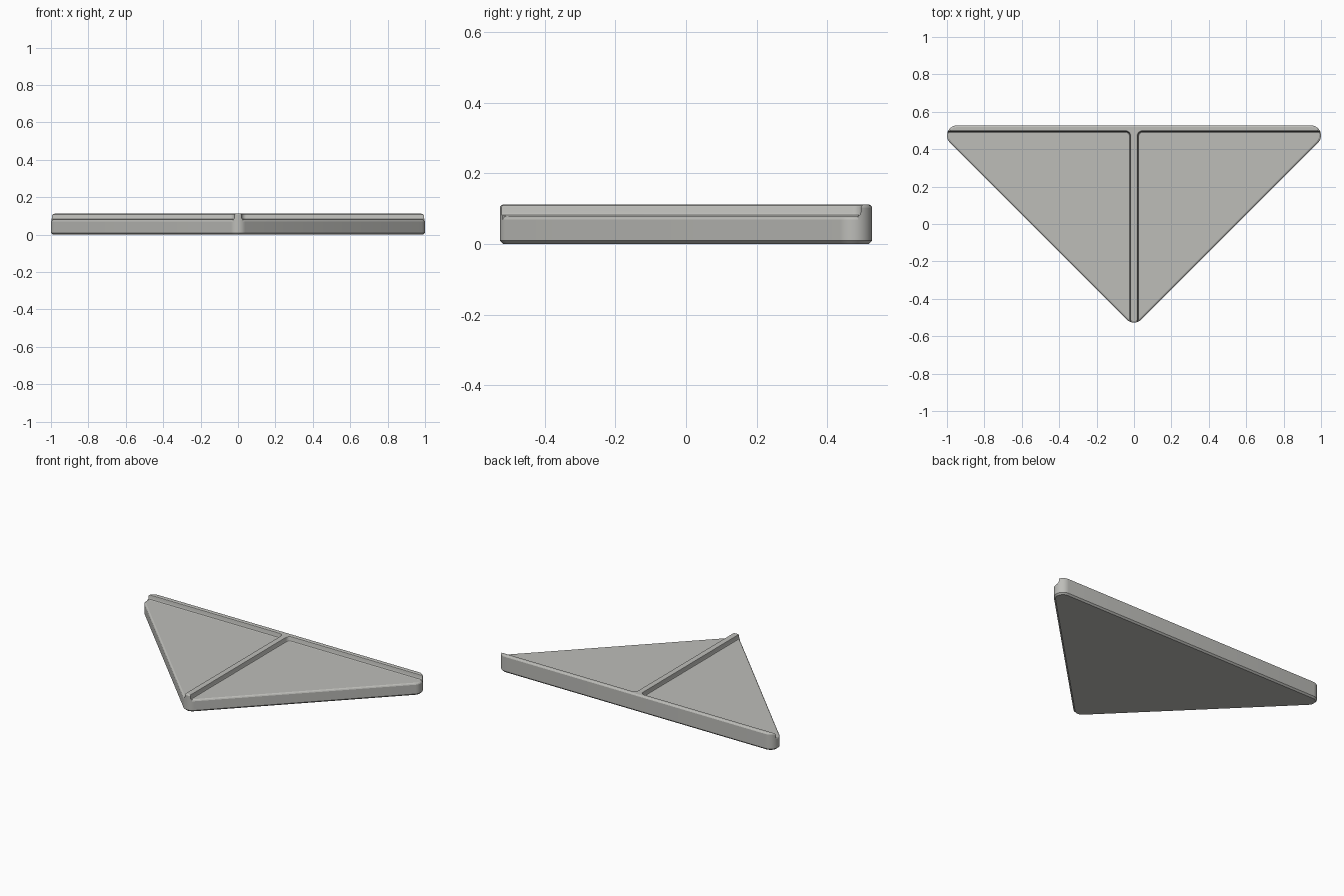
import bpy, bmesh, math

if "Cube" in bpy.data.objects:
    bpy.data.objects.remove(bpy.data.objects["Cube"])

R = 0.054                      # corner radius of the outline
YB = 0.527                     # half depth

grey = bpy.data.materials.new("warm grey")
grey.diffuse_color = (0.51, 0.51, 0.485, 1)
grey.use_nodes = True
grey.node_tree.nodes["Principled BSDF"].inputs["Base Color"].default_value = grey.diffuse_color


def outline(inset):
    """Rounded right triangle, pointing to the front."""
    r = R - inset
    corners = [((0, -YB + R), 225, 315), ((1 - R, YB - R), -45, 90),
               ((-1 + R, YB - R), 90, 225)]
    pts = []
    for (cx, cy), a0, a1 in corners:
        for i in range(11):
            a = math.radians(a0 + (a1 - a0) * i / 10)
            pts.append((cx + r * math.cos(a), cy + r * math.sin(a)))
    return pts


def pocket(e, side):
    """Area beside the centre rib and ahead of the back rib."""
    cx, cy, r = 0.045, 0.47, 0.045 - e
    pts = []
    for i in range(7):
        a = math.radians(180 - 15 * i)
        pts.append((cx + r * math.cos(a), cy + r * math.sin(a)))
    pts += [(1.2, cy + r), (1.2, -0.8), (cx - r, -0.8)]
    return [(side * x, y) for x, y in pts]


def loft(name, layers):
    """Closed solid through (z, points) layers."""
    bm = bmesh.new()
    rings = [[bm.verts.new((x, y, z)) for x, y in pts] for z, pts in layers]
    n = len(rings[0])
    for a, b in zip(rings, rings[1:]):
        for i in range(n):
            j = (i + 1) % n
            bm.faces.new((a[i], a[j], b[j], b[i]))
    bm.faces.new(rings[0][::-1])
    bm.faces.new(rings[-1])
    bmesh.ops.recalc_face_normals(bm, faces=bm.faces)
    me = bpy.data.meshes.new(name)
    bm.to_mesh(me)
    bm.free()
    me.materials.append(grey)
    ob = bpy.data.objects.new(name, me)
    bpy.context.collection.objects.link(ob)
    return ob


def activate(ob):
    bpy.ops.object.select_all(action='DESELECT')
    ob.select_set(True)
    bpy.context.view_layer.objects.active = ob


# Triangular plate with bevelled edges
plate = loft("plate", [(0, outline(0.01)), (0.01, outline(0)),
                       (0.07, outline(0)), (0.076, outline(0.003)),
                       (0.08, outline(0.010))])

# T-shaped raised ribs: full outline with both pockets cut away
ribs = loft("raised_ribs", [(0.07, outline(0)), (0.104, outline(0)),
                            (0.109, outline(0.003)), (0.112, outline(0.009))])
profile = [(0.06, 0.028), (0.08, 0.028), (0.083, 0.023), (0.090, 0.020),
           (0.104, 0.020), (0.109, 0.018), (0.112, 0.013), (0.12, 0.013)]
for side in (1, -1):
    cutter = loft("pocket_cutter", [(z, pocket(e, side)) for z, e in profile])
    cutter.hide_render = True
    activate(ribs)
    mod = ribs.modifiers.new("pocket", 'BOOLEAN')
    mod.operation = 'DIFFERENCE'
    mod.solver = 'EXACT'
    mod.object = cutter
    bpy.ops.object.modifier_apply(modifier=mod.name)
    bpy.data.objects.remove(cutter)

for ob in (plate, ribs):
    activate(ob)
    bpy.ops.object.shade_smooth_by_angle(angle=math.radians(25))
